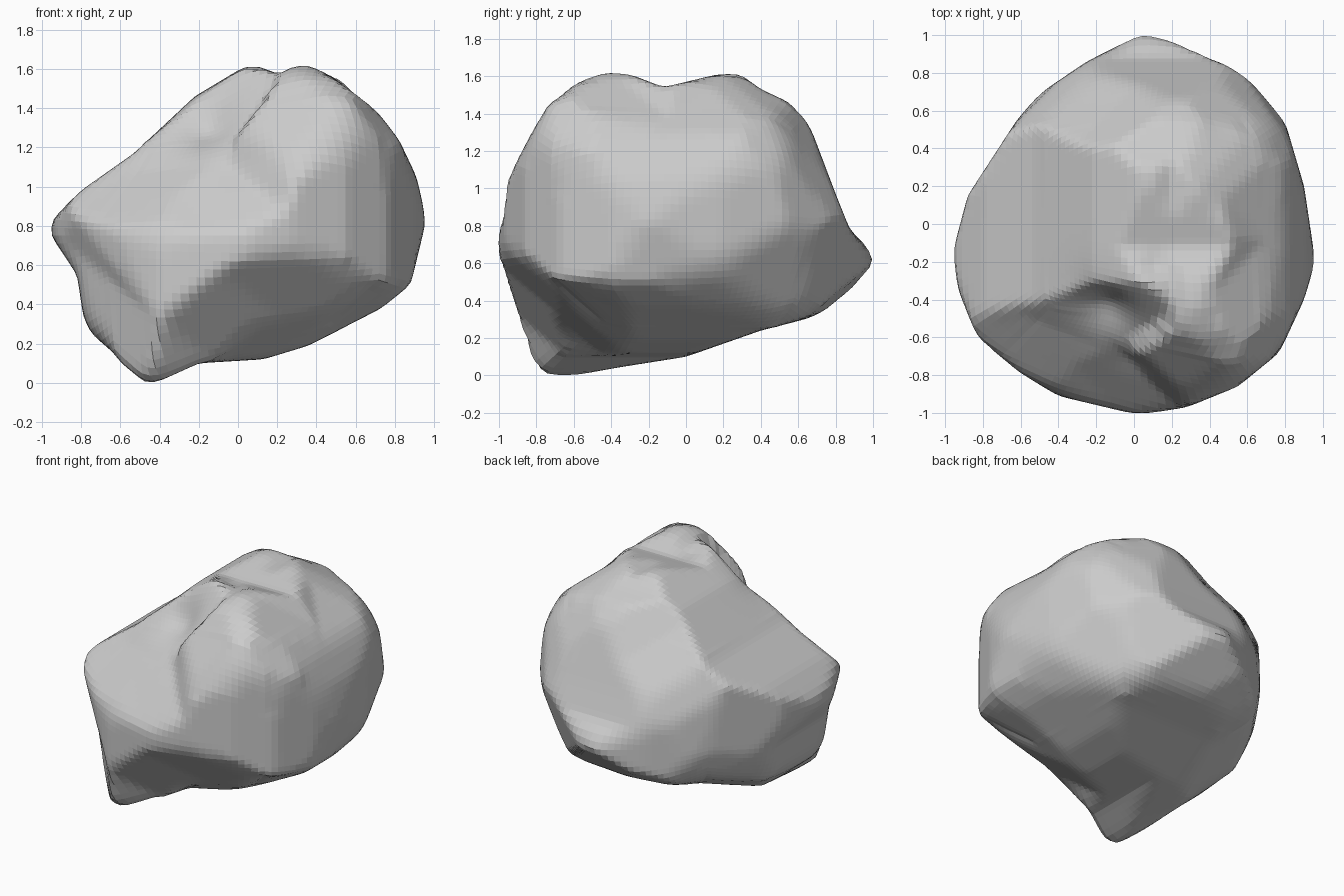
import bpy
import bmesh
import math
from mathutils import Vector

cube = bpy.data.objects.get("Cube")
if cube:
    bpy.data.objects.remove(cube, do_unlink=True)

CENTRE = Vector((0, 0, 0.75))
HALF = math.sqrt(0.5)
COS, SIN = math.cos(math.radians(30)), math.sin(math.radians(30))

# Contour profiles of the boulder, in hundredths: across, up, across, up ...
front_profile = [-96, 76, -94, 84, -80, 98, -53, 117, -22, 146, 3, 161, 9, 162, 21, 157,
                 28, 162, 35, 162, 55, 154, 65, 146, 82, 124, 91, 105, 96, 83, 88, 50,
                 73, 38, 36, 19, 13, 12, -20, 10, -42, 0, -53, 0, -62, 14, -78, 28, -82, 55]
side_profile = [-101, 62, -98, 100, -83, 129, -69, 153, -43, 162, -30, 161, -12, 154,
                17, 161, 29, 161, 40, 153, 55, 146, 66, 134, 80, 97, 88, 77, 98, 68,
                101, 60, 90, 46, 75, 33, 40, 24, 0, 10, -38, 4, -65, -1, -85, 3, -92, 40]
plan_profile = [5, 101, -25, 86, -50, 69, -62, 55, -88, 15, -96, -15, -93, -35, -83, -60,
                -70, -73, -40, -91, 2, -101, 28, -97, 55, -86, 77, -68, 90, -40, 96, -20,
                90, 20, 80, 54, 58, 80, 25, 95]
right_profile = [-101, 78, -99, 90, -74, 111, -31, 141, 2, 147, 21, 154, 42, 147, 65, 131,
                 85, 106, 98, 78, 95, 60, 75, 23, 38, -3, -10, -8, -38, -3, -74, -14,
                 -90, -15, -95, 28]
left_profile = [-97, 66, -91, 109, -77, 129, -44, 145, -18, 167, 2, 173, 19, 168, 46, 139,
                52, 119, 75, 98, 95, 82, 101, 64, 93, 46, 89, 11, 74, 4, 45, -8, 2, -5,
                -21, -7, -51, 3, -81, 22]
under_profile = [-106, 48, -101, 109, -86, 127, -55, 140, -39, 152, -10, 158, 17, 158, 33, 148,
                 50, 126, 73, 103, 82, 83, 84, 54, 76, 27, 63, 3, 30, -17, 10, -28,
                 -3, -42, -18, -45, -26, -41, -36, -18, -63, 12]


def contour(profile, across, up):
    """A closed outline together with the plane it is drawn on."""
    points = [Vector((u, v)) / 100 for u, v in zip(profile[::2], profile[1::2])]
    return points, Vector(across), Vector(up)


contours = [
    contour(front_profile, (1, 0, 0), (0, 0, 1)),
    contour(side_profile, (0, 1, 0), (0, 0, 1)),
    contour(plan_profile, (1, 0, 0), (0, 1, 0)),
    contour(right_profile, (HALF, HALF, 0), (-HALF * SIN, HALF * SIN, COS)),
    contour(left_profile, (-HALF, -HALF, 0), (HALF * SIN, -HALF * SIN, COS)),
    contour(under_profile, (-HALF, HALF, 0), (HALF * SIN, HALF * SIN, COS)),
]


def reach(direction, outline):
    """How far a ray from the centre travels before it leaves the outline,
    and which angular sector of the outline it crosses."""
    points, across, up = outline
    start = Vector((CENTRE.dot(across), CENTRE.dot(up)))
    ray = Vector((direction.dot(across), direction.dot(up)))
    best = 9.0
    for a, b in zip(points, points[1:] + points[:1]):
        edge, offset = b - a, a - start
        det = ray.cross(edge)
        if abs(det) < 1e-9:
            continue
        distance = offset.cross(edge) / det
        along = offset.cross(ray) / det
        if distance > 0 and -1e-6 <= along <= 1 + 1e-6:
            best = min(best, distance)
    return best, int((math.atan2(ray.y, ray.x) / math.tau + 0.5) * 60) % 60


def smoothed(radii, rounds, factor=0.5):
    """Blend every radius with those of its neighbours."""
    for step in range(rounds):
        radii = [r + factor * (sum(radii[n] for n in near) / len(near) - r)
                 for r, near in zip(radii, neighbours)]
    return radii


def grown_to_contours(radii):
    """Swell the rims of the rounded stone back out to each contour."""
    growth = [1.0] * len(radii)
    for limits in limits_by_contour:
        fullest = {}
        for r, (limit, sector) in zip(radii, limits):
            fullest[sector] = max(fullest.get(sector, 0), r / limit)
        for i, (limit, sector) in enumerate(limits):
            peak = fullest[sector]
            nearness = max(0, (radii[i] / limit / peak - 0.88) / 0.12)
            growth[i] = max(growth[i], 1 + (1 / peak - 1) * nearness)
    return [min(r * g, h) for r, g, h in zip(radii, growth, hull)]


# Broken face on the front, ending in a crease beside the front lump
CUT_NORMAL = Vector((-0.35, -0.7, 0.62)).normalized()
CUT_DEPTH = 0.74


def broken(direction, radius):
    place = CENTRE + direction * radius
    facing = direction.dot(CUT_NORMAL)
    crease = -0.02 + 0.7 * max(0, place.z - 1.25)
    if place.x < crease and facing > 0.05:
        depth = CUT_DEPTH + 0.15 * max(0, 1.1 - place.z)
        radius = min(radius, depth / facing)
    return radius


# Small hollows: place, width, depth
hollows = [
    (Vector((-0.15, -0.46, 1.35)), 0.17, 0.08),
    (Vector((0.12, -0.24, 1.55)), 0.07, 0.04),
    (Vector((-0.04, -0.8, 1.15)), 0.09, 0.03),
]


def hollowed(direction, radius):
    place = CENTRE + direction * radius
    return radius - sum(depth * math.exp(-((place - spot).length / width) ** 2)
                        for spot, width, depth in hollows)


# Boulder: an evenly gridded ball shaped by its contours
bm = bmesh.new()
bmesh.ops.create_cube(bm, size=2)
bmesh.ops.subdivide_edges(bm, edges=bm.edges[:], cuts=35, use_grid_fill=True)
bm.verts.index_update()
directions = [Vector([math.tan(c * math.pi / 4) for c in v.co]).normalized() for v in bm.verts]
neighbours = [[e.other_vert(v).index for e in v.link_edges] for v in bm.verts]
limits_by_contour = [[reach(d, outline) for d in directions] for outline in contours]
hull = [min(limit for limit, sector in limits) for limits in zip(*limits_by_contour)]

radii = smoothed(hull, 10)
for rounds in (3, 2, 0):
    radii = smoothed(grown_to_contours(radii), rounds)
radii = [broken(d, r) for d, r in zip(directions, radii)]
radii = [hollowed(d, r) for d, r in zip(directions, radii)]
radii = smoothed(radii, 1)
for vert, direction, radius in zip(bm.verts, directions, radii):
    vert.co = CENTRE + direction * radius

bmesh.ops.recalc_face_normals(bm, faces=bm.faces[:])
mesh = bpy.data.meshes.new("boulder")
bm.to_mesh(mesh)
bm.free()
boulder = bpy.data.objects.new("boulder", mesh)
bpy.context.collection.objects.link(boulder)

# Plain grey stone
stone = bpy.data.materials.new("grey_stone")
stone.use_nodes = True
colour = (0.6, 0.6, 0.6, 1)
stone.diffuse_color = colour
stone.node_tree.nodes["Principled BSDF"].inputs["Base Color"].default_value = colour
mesh.materials.append(stone)
